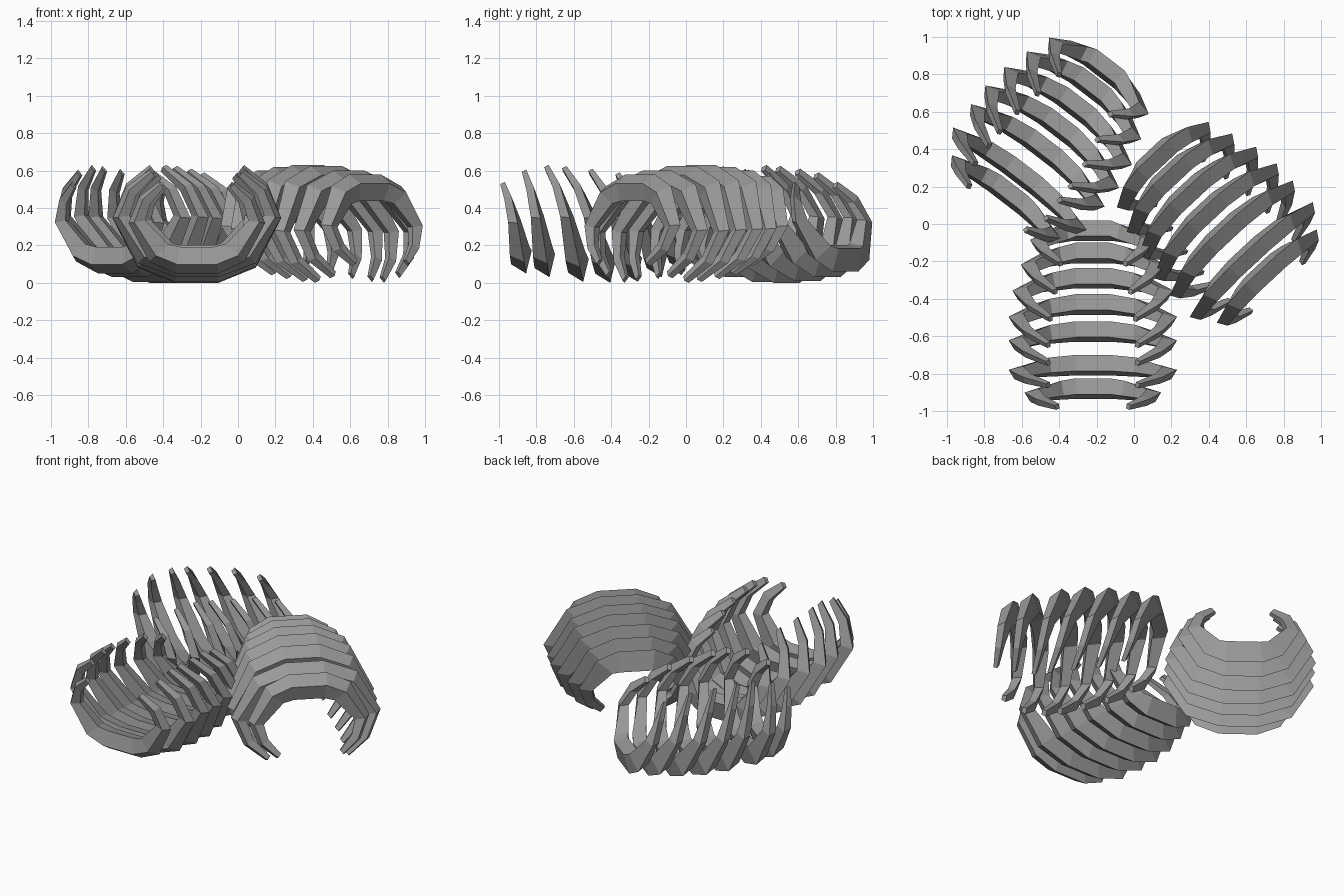
import bpy, bmesh, math
from mathutils import Vector, Matrix

if "Cube" in bpy.data.objects:
    bpy.data.objects.remove(bpy.data.objects["Cube"])

bone = bpy.data.materials.new("bone grey")
bone.use_nodes = True
bone.diffuse_color = (0.32, 0.32, 0.32, 1)
bone.node_tree.nodes["Principled BSDF"].inputs["Base Color"].default_value = (0.32, 0.32, 0.32, 1)

# Ribs from back to front: y of the base, lean of the tip, half width, bottom z, tip z
RIBS = [
    (-0.03, -0.18, 0.335, 0.06, 0.54),
    (-0.15, -0.21, 0.385, 0.03, 0.59),
    (-0.285, -0.22, 0.43, 0.01, 0.61),
    (-0.425, -0.22, 0.45, 0.00, 0.625),
    (-0.57, -0.17, 0.45, 0.005, 0.63),
    (-0.75, -0.11, 0.45, 0.03, 0.605),
    (-0.875, -0.10, 0.365, 0.05, 0.54),
]
# Stations up one side: share of width, height and lean, then section size
STATIONS = [(0, 0, 0, 1), (0.7, 0.13, 0.1, 0.95), (1, 0.55, 0.38, 0.63),
            (0.84, 0.84, 0.68, 0.48), (0.56, 1, 1, 0.3)]
# Tilted box section: along the cage, and inward
SECTION = [(0.02, 0), (0.05, 0.125), (-0.035, 0.145), (-0.06, 0.05)]


def add_rib(bm, y, lean, half, low, high):
    side = []
    for w, h, l, s in STATIONS:
        side.append((max(half * w, 0.115), low + (high - low) * h, y + lean * l, s))
    path = [(-x, z, yy, s) for x, z, yy, s in reversed(side)] + side
    rings = []
    for i, (x, z, yy, s) in enumerate(path):
        a, b = path[max(i - 1, 0)], path[min(i + 1, len(path) - 1)]
        t = Vector((b[0] - a[0], b[1] - a[1])).normalized()
        rings.append([bm.verts.new((x - t.y * n * s, yy + d * s, z + t.x * n * s))
                      for d, n in SECTION])
    for r, q in zip(rings, rings[1:]):
        for k in range(4):
            m = (k + 1) % 4
            bm.faces.new((r[k], r[m], q[m], q[k]))
    bm.faces.new(rings[0])
    bm.faces.new(rings[-1][::-1])


def add_cage(name, x, y, turn, flipped):
    place = Matrix.Translation((x, y, 0)) @ Matrix.Rotation(math.radians(turn), 4, "Z")
    if flipped:
        place = place @ Matrix.Translation((0, 0, 0.63)) @ Matrix.Rotation(math.pi, 4, "Y")
    bm = bmesh.new()
    for rib in RIBS:
        add_rib(bm, *rib)
    bmesh.ops.recalc_face_normals(bm, faces=bm.faces)
    bm.transform(place)
    mesh = bpy.data.meshes.new(name)
    bm.to_mesh(mesh)
    bm.free()
    mesh.materials.append(bone)
    bpy.context.collection.objects.link(bpy.data.objects.new(name, mesh))


# Two cages lie open side up, the third is turned over
add_cage("front_rib_cage", -0.22, 0, 0, False)
add_cage("back_rib_cage", -0.135, 0.86, -37.5, False)
add_cage("overturned_rib_cage", 0.095, 0.38, 43, True)
